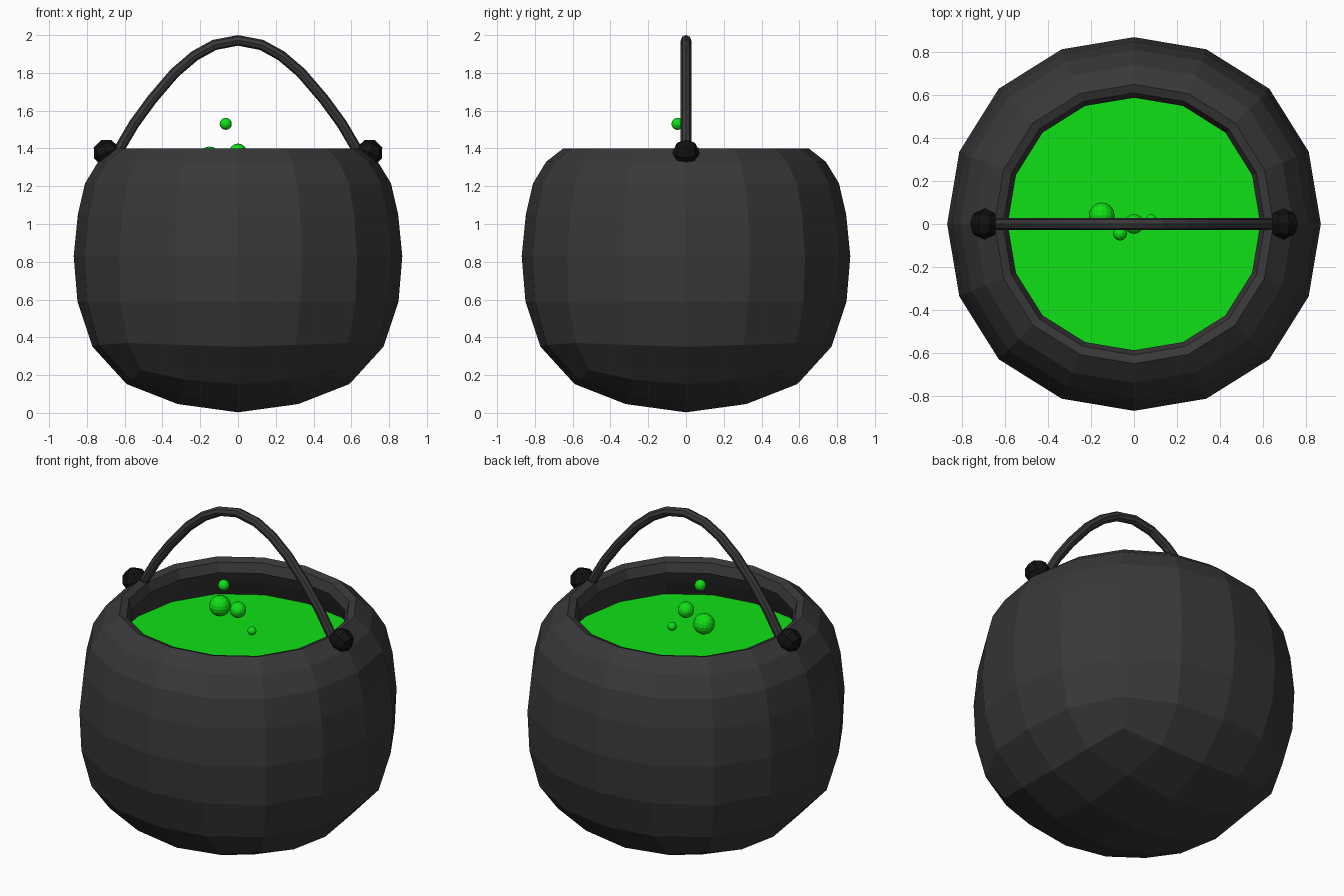
import bpy, bmesh, math
from mathutils import Vector

if "Cube" in bpy.data.objects:
    bpy.data.objects.remove(bpy.data.objects["Cube"])


def material(name, rgb):
    m = bpy.data.materials.new(name)
    m.diffuse_color = (*rgb, 1)
    m.use_nodes = True
    m.node_tree.nodes["Principled BSDF"].inputs["Base Color"].default_value = m.diffuse_color
    return m


IRON = material("dark_iron", (0.04, 0.04, 0.04))
BLACK = material("black_iron", (0.006, 0.006, 0.006))
GREEN = material("green_brew", (0.005, 0.75, 0.008))


def finish(bm, name, mat):
    bmesh.ops.recalc_face_normals(bm, faces=bm.faces)
    me = bpy.data.meshes.new(name)
    bm.to_mesh(me)
    bm.free()
    me.materials.append(mat)
    ob = bpy.data.objects.new(name, me)
    bpy.context.collection.objects.link(ob)
    return ob


def ring(bm, r, z, bulge=0.024, lift=0.0):
    """16-sided loop, slightly fuller on the diagonals."""
    out = []
    for k in range(16):
        a = k * math.pi / 8
        w = math.sin(2 * a) ** 2
        q = r * (1 + bulge * w)
        out.append(bm.verts.new((q * math.cos(a), q * math.sin(a), z + lift * w)))
    return out


def bridge(bm, a, b):
    n = len(a)
    for k in range(n):
        bm.faces.new((a[k], a[(k + 1) % n], b[(k + 1) % n], b[k]))


def ball(name, loc, r, cuts, mat, turn=0.0):
    """Cube rounded into a faceted sphere."""
    bm = bmesh.new()
    bmesh.ops.create_cube(bm, size=2)
    bmesh.ops.subdivide_edges(bm, edges=bm.edges[:], cuts=cuts, use_grid_fill=True)
    for v in bm.verts:
        v.co = Vector([math.tan(c * math.pi / 4) for c in v.co]).normalized() * r
    ob = finish(bm, name, mat)
    ob.location = loc
    ob.rotation_euler = (0, turn, 0)
    return ob


# Pot: square-grid bottom, round walls, rolled rim and inner wall
bm = bmesh.new()
F = {-2: -0.59, -1: -0.32, 0: 0, 1: 0.32, 2: 0.59}
grid = {}
for i in F:
    for j in F:
        x, y = F[i] * (1 - 0.034 * j * j), F[j] * (1 - 0.034 * i * i)
        grid[i, j] = bm.verts.new((x, y, 0.003 + 0.43 * (x * x + y * y)))
for i in range(-2, 2):
    for j in range(-2, 2):
        bm.faces.new((grid[i, j], grid[i, j + 1], grid[i + 1, j + 1], grid[i + 1, j]))
edge = [v for k, v in grid.items() if max(abs(k[0]), abs(k[1])) == 2]
edge.sort(key=lambda v: math.atan2(v.co.y, v.co.x) % math.tau)
PROFILE = [(0.77, 0.35, 0.07, 0.02), (0.85, 0.59, 0.035, 0), (0.87, 0.83, 0.024, 0),
           (0.848, 1.05, 0.024, 0), (0.81, 1.215, 0.024, 0), (0.74, 1.33, 0.024, 0),
           (0.65, 1.4, 0.024, 0), (0.61, 1.385, 0.024, 0), (0.588, 1.33, 0.024, 0),
           (0.62, 1.26, 0.024, 0), (0.68, 1.15, 0.024, 0), (0.71, 1.0, 0.024, 0),
           (0.68, 0.6, 0.024, 0), (0.5, 0.3, 0.024, 0)]
for p in PROFILE:
    nxt = ring(bm, *p)
    bridge(bm, edge, nxt)
    edge = nxt
bm.faces.new(edge)
finish(bm, "pot", IRON)

# Brew surface
bm = bmesh.new()
bm.faces.new(ring(bm, 0.675, 1.16))
brew = finish(bm, "brew", GREEN)

# Bubbles
for n, (x, y, z, r) in enumerate([(-0.15, 0.04, 1.35, 0.06), (0, 0, 1.38, 0.046),
                                  (-0.065, -0.045, 1.53, 0.032), (0.08, 0.02, 1.265, 0.025)]):
    ball(f"bubble_{n + 1}", (x, y, z), r, 3, GREEN)

# Handle: eight-sided tube swept along an arch
half = [(0.65, 1.36), (0.55, 1.53), (0.455, 1.66), (0.335, 1.80), (0.23, 1.89), (0.125, 1.948)]
path = [Vector((x, 0, z)) for x, z in half] + [Vector((0, 0, 1.972))]
path += [Vector((-x, 0, z)) for x, z in reversed(half)]
bm = bmesh.new()
loops = []
for k, p in enumerate(path):
    t = (path[min(k + 1, len(path) - 1)] - path[max(k - 1, 0)]).normalized()
    side = Vector((0, 1, 0))
    up = t.cross(side)
    loops.append([bm.verts.new(p + 0.028 * (math.cos(a) * side + math.sin(a) * up))
                  for a in [s * math.pi / 4 for s in range(8)]])
for a, b in zip(loops, loops[1:]):
    bridge(bm, a, b)
bm.faces.new(loops[0])
bm.faces.new(loops[-1])
finish(bm, "handle", IRON)

# Handle knobs
for s, side in ((-1, "left"), (1, "right")):
    ball(f"knob_{side}", (s * 0.697, 0, 1.378), 0.072, 1, BLACK, s * 0.4)
